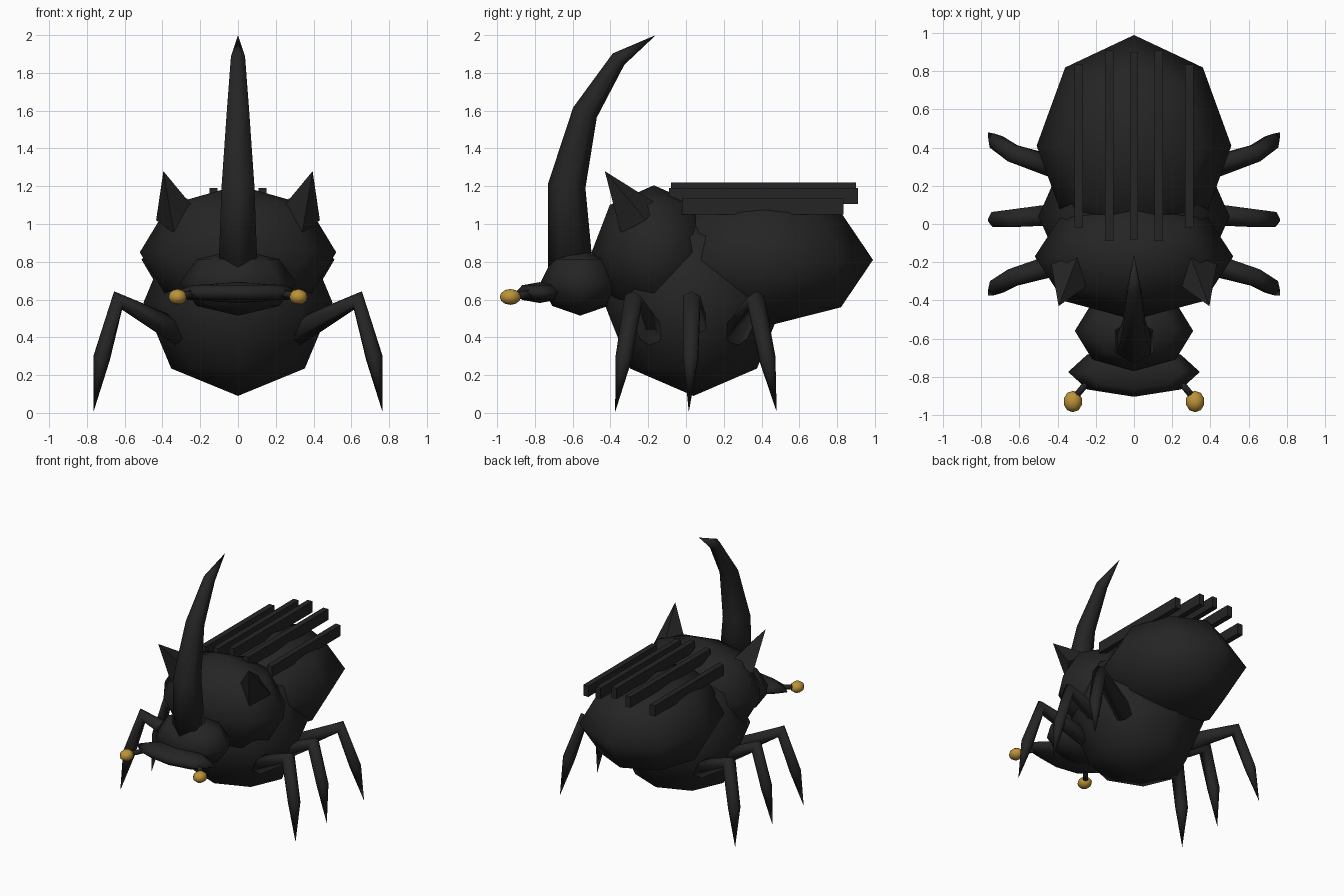
import bpy, bmesh, math
from mathutils import Vector, Matrix

if "Cube" in bpy.data.objects:
    bpy.data.objects.remove(bpy.data.objects["Cube"])


def material(name, rgb):
    m = bpy.data.materials.new(name)
    m.diffuse_color = (*rgb, 1)
    m.use_nodes = True
    m.node_tree.nodes["Principled BSDF"].inputs["Base Color"].default_value = m.diffuse_color
    return m


black = material("shell black", (0.018, 0.018, 0.018))
gold = material("antenna gold", (0.5, 0.29, 0.04))


def finish(name, bm, mat, smooth):
    bmesh.ops.recalc_face_normals(bm, faces=bm.faces)
    for f in bm.faces:
        f.smooth = smooth
    me = bpy.data.meshes.new(name)
    bm.to_mesh(me)
    bm.free()
    me.materials.append(mat)
    ob = bpy.data.objects.new(name, me)
    bpy.context.collection.objects.link(ob)
    return ob


def ellipsoid(name, centre, radii, mat=black, segs=8, rings=4):
    bm = bmesh.new()
    bmesh.ops.create_uvsphere(
        bm, u_segments=segs, v_segments=rings, radius=1,
        matrix=Matrix.Translation(centre) @ Matrix.Diagonal((*radii, 1)))
    return finish(name, bm, mat, True)


def tube(name, points, radii, side, sides=6, smooth=True):
    """Sweep a polygon along points; a zero radius makes a pointed end."""
    bm = bmesh.new()
    pts = [Vector(p) for p in points]
    rings = []
    for i, (p, r) in enumerate(zip(pts, radii)):
        if r == 0:
            rings.append([bm.verts.new(p)])
            continue
        t = Vector()
        if i > 0:
            t += (p - pts[i - 1]).normalized()
        if i < len(pts) - 1:
            t += (pts[i + 1] - p).normalized()
        t.normalize()
        u = Vector(side)
        u = (u - t * u.dot(t)).normalized()
        v = t.cross(u)
        rings.append([bm.verts.new(p + r * (u * math.cos(a) + v * math.sin(a)))
                      for a in (math.tau * k / sides for k in range(sides))])
    for a, b in zip(rings, rings[1:]):
        for k in range(sides):
            n = (k + 1) % sides
            bm.faces.new((a[k], a[n], b[0]) if len(b) == 1
                         else (a[k], a[n], b[n], b[k]))
    for ring in (rings[0], rings[-1]):
        if len(ring) > 1:
            bm.faces.new(ring)
    return finish(name, bm, black, smooth)


def box(name, lo, hi):
    lo, hi = Vector(lo), Vector(hi)
    bm = bmesh.new()
    bmesh.ops.create_cube(bm, size=1, matrix=Matrix.Translation((lo + hi) / 2)
                          @ Matrix.Diagonal((*(hi - lo), 1)))
    return finish(name, bm, black, False)


# Body masses
ellipsoid("wing_case", (0, 0.41, 0.81), (0.51, 0.58, 0.355))
ellipsoid("belly", (0, 0.04, 0.585), (0.5, 0.475, 0.495))
ellipsoid("thorax", (0, -0.17, 0.85), (0.52, 0.33, 0.355))
ellipsoid("head", (0, -0.56, 0.69), (0.31, 0.21, 0.175))
ellipsoid("mouth_plate", (0, -0.775, 0.637), (0.345, 0.13, 0.055))

# Great curved horn
tube("horn",
     [(0, -0.61, 0.74), (0, -0.632, 1.2), (0, -0.535, 1.59),
      (0, -0.357, 1.873), (0, -0.16, 2.0)],
     [0.12, 0.1, 0.068, 0.043, 0], (0, -1, 0))

# Ridges along the wing case
for i, (x, y0, y1, z1) in enumerate([
        (0, -0.08, 0.9, 1.22),
        (-0.13, -0.09, 0.91, 1.19), (0.13, -0.09, 0.91, 1.19),
        (-0.29, -0.02, 0.835, 1.135), (0.29, -0.02, 0.835, 1.135)]):
    box(f"wing_ridge_{i}", (x - 0.022, y0, z1 - 0.085), (x + 0.022, y1, z1))

# Mirrored parts
for s, label in ((-1, "left"), (1, "right")):
    # Shoulder spike
    tube(f"shoulder_spike_{label}",
         [(s * 0.315, -0.25, 1.03), (s * 0.395, -0.43, 1.28)],
         [0.125, 0], (s, 0.1, 0.2), sides=4, smooth=False)
    # Antenna stalk and knob
    tube(f"antenna_{label}",
         [(s * 0.22, -0.8, 0.635), (s * 0.32, -0.92, 0.615)],
         [0.02, 0.02], (0, 0, 1))
    ellipsoid(f"antenna_knob_{label}", (s * 0.32, -0.93, 0.614),
              (0.05, 0.056, 0.042), gold, 10, 6)
    # Jointed legs: hip, knee, shin, tip depths
    for leg, ys in (("front", (-0.18, -0.28, -0.33, -0.375)),
                    ("middle", (0.06, 0.03, 0.025, 0.015)),
                    ("rear", (0.26, 0.37, 0.43, 0.48))):
        xz = ((0.3, 0.42), (0.635, 0.595), (0.722, 0.29), (0.765, 0.005))
        tube(f"{leg}_leg_{label}",
             [(s * x, y, z) for (x, z), y in zip(xz, ys)],
             [0.07, 0.053, 0.045, 0], (s * 0.3, 0, 1))
